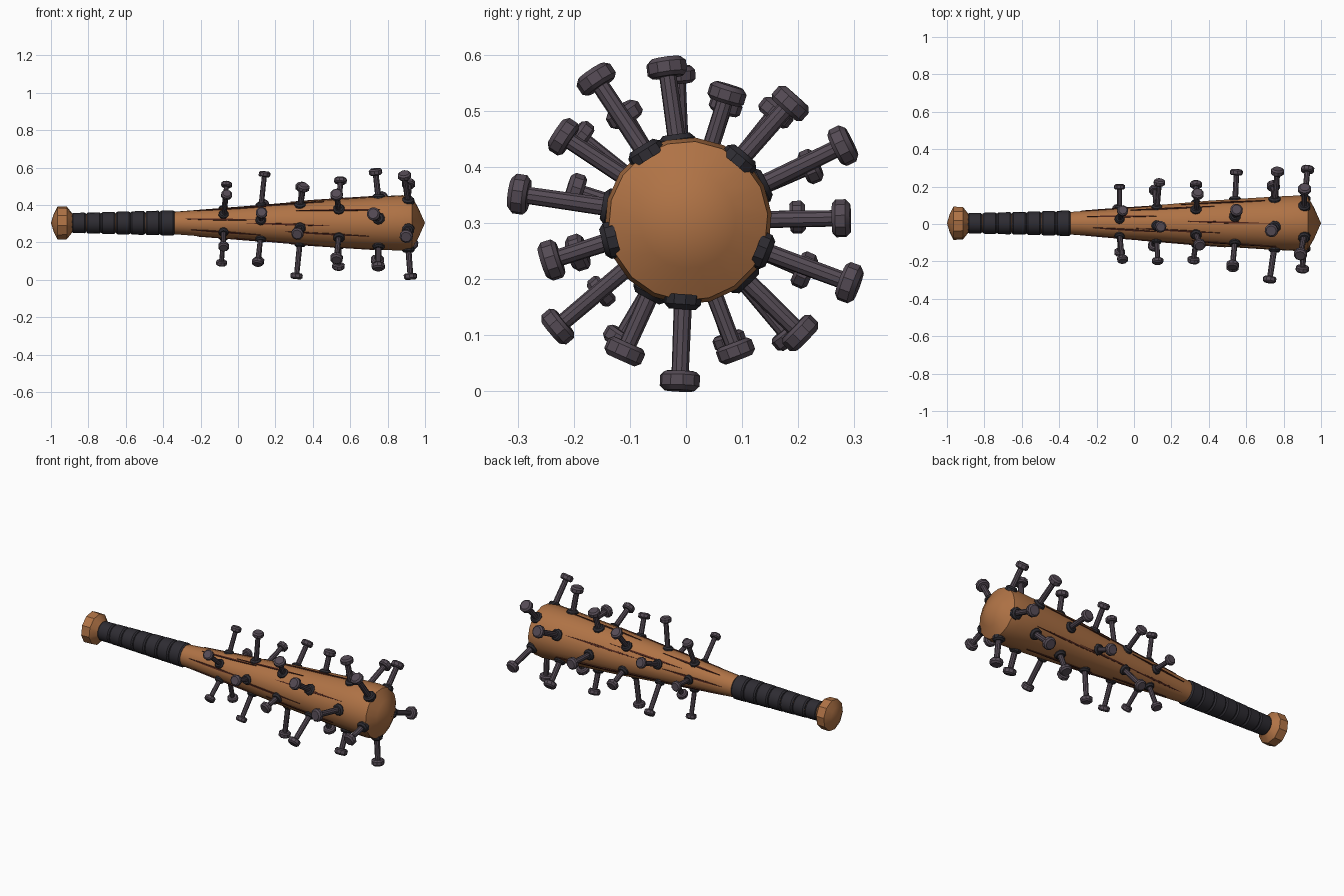
import bpy, bmesh, math
from mathutils import Vector

if "Cube" in bpy.data.objects:
    bpy.data.objects.remove(bpy.data.objects["Cube"])

AXIS = Vector((0, 0.004, 0.304))   # centre line of the bat, runs along x


def material(name, rgb):
    m = bpy.data.materials.new(name)
    m.diffuse_color = (*rgb, 1)
    m.use_nodes = True
    m.node_tree.nodes["Principled BSDF"].inputs["Base Color"].default_value = m.diffuse_color
    return m


WOOD = material("wood", (0.43, 0.17, 0.06))
WRAP = material("wrap", (0.027, 0.025, 0.032))
IRON = material("iron", (0.09, 0.07, 0.09))
CRACK = material("crack", (0.08, 0.02, 0.012))


def lathe(bm, origin, direction, profile, sides):
    """Revolve (distance, radius) points around a direction; the ends are closed."""
    d = direction.normalized()
    u = d.orthogonal().normalized()
    v = d.cross(u)
    rings = []
    for t, r in profile:
        c = origin + d * t
        if r == 0:
            rings.append([bm.verts.new(c)])
        else:
            rings.append([bm.verts.new(c + (u * math.cos(a) + v * math.sin(a)) * r)
                          for a in (2 * math.pi * i / sides for i in range(sides))])
    for a, b in zip(rings, rings[1:]):
        for i in range(sides):
            j = (i + 1) % sides
            quad = [a[i % len(a)], a[j % len(a)], b[j % len(b)], b[i % len(b)]]
            bm.faces.new(list(dict.fromkeys(quad)))
    for ring in (rings[0], rings[-1]):
        if len(ring) > 1:
            bm.faces.new(ring)


def finish(bm, name, mat, angle=35):
    bmesh.ops.recalc_face_normals(bm, faces=bm.faces[:])
    mesh = bpy.data.meshes.new(name)
    bm.to_mesh(mesh)
    bm.free()
    ob = bpy.data.objects.new(name, mesh)
    bpy.context.collection.objects.link(ob)
    mesh.materials.append(mat)
    if angle:
        bpy.ops.object.select_all(action='DESELECT')
        bpy.context.view_layer.objects.active = ob
        ob.select_set(True)
        bpy.ops.object.shade_smooth_by_angle(angle=math.radians(angle))
    return ob


X = Vector((1, 0, 0))
BODY = [(-0.90, 0.045), (-0.40, 0.056), (-0.28, 0.065), (0.11, 0.096), (0.40, 0.121),
        (0.75, 0.143), (0.88, 0.149), (0.93, 0.142), (0.962, 0.085), (1.0, 0)]


def body_radius(x):
    for (x0, r0), (x1, r1) in zip(BODY, BODY[1:]):
        if x0 <= x <= x1:
            return r0 + (r1 - r0) * (x - x0) / (x1 - x0)


def radial(deg):
    a = math.radians(deg)
    return Vector((0, math.cos(a), math.sin(a)))


# Wooden barrel
bm = bmesh.new()
lathe(bm, AXIS, X, BODY, 18)
finish(bm, "barrel", WOOD, 50)

# Knob at the end of the handle
bm = bmesh.new()
lathe(bm, AXIS, X, [(-1.0, 0), (-0.985, 0.05), (-0.965, 0.09), (-0.915, 0.088), (-0.885, 0.05)], 10)
finish(bm, "knob", WOOD, 30)

# Seven wrapped grip bands
bm = bmesh.new()
for i in range(7):
    x, r = -0.889 + i * 0.0788, 0.054 + i * 0.0021
    lathe(bm, AXIS, X, [(x, r - 0.006), (x + 0.008, r), (x + 0.069, r + 0.001), (x + 0.077, r - 0.005)], 16)
finish(bm, "grip_bands", WRAP)

# Long cracks: thin spindles lying on the surface
bm = bmesh.new()
for start, length, count, phase in ((-0.28, 0.37, 7, 12), (-0.02, 0.45, 5, 40), (0.25, 0.45, 6, 28)):
    for k in range(count):
        deg = phase + k * 360 / count
        x0 = start + 0.03 * (k % 3)
        out = radial(deg)
        side = X.cross(out)
        rings = []
        for f, w in ((0, 0.0008), (0.25, 0.005), (0.6, 0.006), (1, 0.0008)):
            x = x0 + f * length
            c = AXIS + X * x + out * body_radius(x) + side * 0.012 * (f - 0.5)
            rings.append([bm.verts.new(c + side * a * w + out * b)
                          for a, b in ((1, -0.006), (0.8, 0.003), (-0.8, 0.003), (-1, -0.006))])
        for a, b in zip(rings, rings[1:]):
            for i in range(4):
                bm.faces.new((a[i], a[(i + 1) % 4], b[(i + 1) % 4], b[i]))
        bm.faces.new(rings[0])
        bm.faces.new(rings[-1])
finish(bm, "cracks", CRACK, None)

# Nails: base x, head scale, then (angle, head distance from axis, head x) for each
NAILS = [
    (-0.077, 0.82, [(72, .216, -.061), (2, .195, -.077), (-71, .226, -.088), (-141, .200, -.077), (142, .245, -.061)]),
    (0.122, 0.87, [(94, .262, .142), (24, .239, .136), (-49, .272, .110), (-120, .243, .105), (165, .209, .126)]),
    (0.332, 0.92, [(121, .222, .350), (51, .249, .340), (-23, .225, .332), (-93, .284, .313), (-164, .205, .318)]),
    (0.540, 0.95, [(73, .237, .548), (1, .273, .548), (-70, .247, .537), (-141, .300, .527), (146, .269, .527)]),
    (0.752, 1.00, [(98, .276, .735), (26, .307, .767), (-45, .283, .745), (-116, .259, .750), (171, .305, .725)]),
    (0.910, 1.00, [(123, .302, .890), (49, .278, .912), (-21, .308, .928), (-93, .286, .922), (-164, .254, .900)]),
]
nails, collars = bmesh.new(), bmesh.new()
for n, (bx, s, ring) in enumerate(NAILS):
    phase = (50, 26, 1)[(5 - n) % 3]
    for deg, dist, hx in ring:
        # sockets sit on a regular five-fold ring; nails lean slightly from them
        base_deg = phase + 72 * round((deg - phase) / 72)
        r = body_radius(bx)
        base = AXIS + X * bx + radial(base_deg) * (r - 0.02)
        head = AXIS + X * hx + radial(deg) * dist
        d = head - base
        L = d.length
        lathe(nails, base, d, [(0, 0.0165 * s), (L - 0.01, 0.0155 * s)], 10)
        t, h = 0.017 * s, 0.036 * s
        lathe(nails, base, d, [(L - t, h * 0.8), (L - t * 0.6, h), (L + t * 0.5, h), (L + t, h * 0.75)], 10)
        lathe(collars, AXIS + X * bx + radial(base_deg) * r, radial(base_deg),
              [(-0.014, 0.034 * s), (0.004, 0.033 * s), (0.013, 0.024 * s)], 10)
finish(nails, "nails", IRON)
finish(collars, "nail_collars", WRAP, 30)
